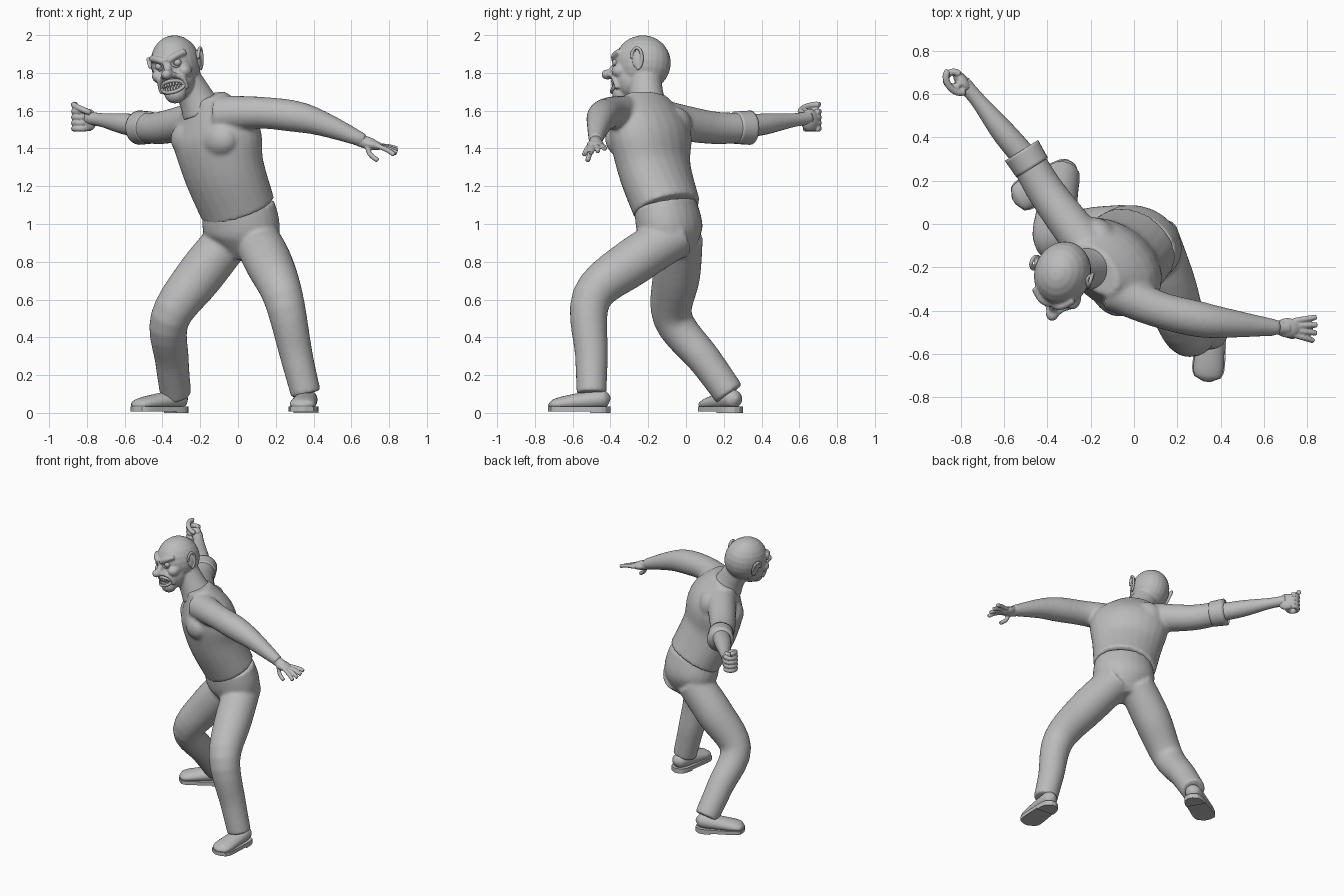
import bpy, bmesh
from math import cos, sin, pi
from mathutils import Vector, Matrix

if "Cube" in bpy.data.objects:
    bpy.data.objects.remove(bpy.data.objects["Cube"])

SHADE = (0.5, 0.5, 0.5, 1)
grey = bpy.data.materials.new("plain_grey")
grey.use_nodes = True
grey.diffuse_color = SHADE
grey.node_tree.nodes["Principled BSDF"].inputs["Base Color"].default_value = SHADE
WORLD = Matrix.Identity(4)


def frame(origin, yaw, tilt=0):
    """Local frame turned about z, then tilted about its own y axis."""
    return Matrix.Translation(origin) @ Matrix.Rotation(yaw, 4, 'Z') @ Matrix.Rotation(tilt, 4, 'Y')


def blob(bm, centre, radii, space=WORLD, segments=24):
    matrix = space @ Matrix.Translation(centre) @ Matrix.Diagonal((*radii, 1))
    bmesh.ops.create_uvsphere(bm, u_segments=segments, v_segments=segments // 2, radius=1, matrix=matrix)


def spline(points, steps):
    """Catmull-Rom samples through points of any dimension."""
    path = []
    padded = [points[0], *points, points[-1]]
    for before, start, end, after in zip(padded, padded[1:], padded[2:], padded[3:]):
        leave, arrive = (end - before) / 2, (after - start) / 2
        for k in range(steps):
            t = k / steps
            bend = 3 * (end - start) - 2 * leave - arrive
            settle = 2 * (start - end) + leave + arrive
            path.append(start + t * (leave + t * (bend + t * settle)))
    return path + [points[-1]]


def tube(bm, stations, space=WORLD, flats=(1, 1), yaws=None, steps=5, sides=24):
    """Loft through (x, y, z, radius); flats squash the depth, yaws aim the width."""
    path = spline([Vector(s) for s in stations], steps)
    rings, side = [], None
    for i, point in enumerate(path):
        t = i / (len(path) - 1)
        tangent = (path[min(i + 1, len(path) - 1)] - path[max(i - 1, 0)]).to_3d().normalized()
        if yaws:
            yaw = yaws[0] + t * (yaws[1] - yaws[0])
            side = Vector((cos(yaw), sin(yaw), 0))
        side = side or tangent.orthogonal()
        side = (side - tangent * side.dot(tangent)).normalized()
        depth = tangent.cross(side) * (flats[0] + t * (flats[1] - flats[0]))
        angles = [2 * pi * j / sides for j in range(sides)]
        rings.append([bm.verts.new(space @ (point.to_3d() + point.w * (side * cos(a) + depth * sin(a))))
                      for a in angles])
    for low, high in zip(rings, rings[1:]):
        for j in range(sides):
            bm.faces.new((low[j - 1], low[j], high[j], high[j - 1]))
    bm.faces.new(rings[0])
    bm.faces.new(rings[-1])


def rod(bm, points, radius, space):
    tube(bm, [(*p, radius) for p in points], space, steps=4, sides=12)


def arc(centre, u, v, sweep=2 * pi, count=13):
    """Points along an ellipse from u towards v."""
    turns = [sweep * k / (count - 1) for k in range(count)]
    return [Vector(centre) + Vector(u) * cos(a) + Vector(v) * sin(a) for a in turns]


def finish(bm, name, voxel=0, relax=4, smooth=True):
    bmesh.ops.recalc_face_normals(bm, faces=bm.faces)
    for face in bm.faces:
        face.smooth = smooth
    mesh = bpy.data.meshes.new(name)
    bm.to_mesh(mesh)
    bm.free()
    mesh.materials.append(grey)
    part = bpy.data.objects.new(name, mesh)
    bpy.context.collection.objects.link(part)
    if voxel:
        fuse = part.modifiers.new("fuse", 'REMESH')
        fuse.mode, fuse.voxel_size, fuse.use_smooth_shade = 'VOXEL', voxel, True
        soften = part.modifiers.new("soften", 'SMOOTH')
        soften.factor, soften.iterations = 0.5, relax


# Shirt: twisted torso, chest and shoulder muscles, bare left arm, right sleeve
bm = bmesh.new()
tube(bm, [(0, -.1, 1.08, .21), (-.08, -.17, 1.3, .235), (-.12, -.19, 1.5, .26), (-.18, -.21, 1.67, .14)],
     flats=(.82, .6), yaws=(-.45, -.8))
chest = frame((-.12, -.19, 1.45), -.8)
for side in (1, -1):
    blob(bm, (side * .11, -.08, 0), (.12, .085, .1), chest)
    blob(bm, (side * .12, .07, .07), (.1, .07, .1), chest)
tube(bm, [(-.1, -.3, 1.58, .1), (.1, -.39, 1.59, .085), (.3, -.44, 1.57, .083), (.45, -.46, 1.53, .066),
          (.67, -.48, 1.44, .036)])
tube(bm, [(-.22, -.1, 1.55, .1), (-.4, .14, 1.51, .087), (-.5, .31, 1.51, .08)])
finish(bm, "shirt_and_left_arm", .011, relax=8)

# Rolled cuff and right forearm
bm = bmesh.new()
tube(bm, [(-.47, .26, 1.51, .086), (-.52, .34, 1.51, .091)])
finish(bm, "rolled_cuff")
bm = bmesh.new()
tube(bm, [(-.48, .28, 1.51, .06), (-.6, .42, 1.53, .056), (-.72, .57, 1.55, .036), (-.79, .65, 1.56, .036)])
finish(bm, "right_forearm")

# Right fist: four curled fingers stacked upward, thumb across the top
bm = bmesh.new()
fist = frame((-.8, .65, 1.55), .67)
blob(bm, (.01, 0, 0), (.03, .06, .06), fist)
for k in range(4):
    height = .045 - k * .03
    rod(bm, arc((-.015, .035, height), (.035, 0, 0), (0, .035, 0), 1.6 * pi), .016, fist)
rod(bm, arc((-.01, .02, .06), (0, -.06, -.02), (-.04, 0, .01), pi), .016, fist)
finish(bm, "right_fist", .005)

# Left open hand with fanned fingers and a drooping thumb
bm = bmesh.new()
hand = frame((.71, -.48, 1.42), -.05, .22)
blob(bm, (0, 0, 0), (.06, .046, .027), hand)
rod(bm, [(-.08, 0, .01), (0, 0, 0)], .034, hand)
for k in range(4):
    spread = .4 - k * .27
    base = Vector((.03, .035 - k * .022, 0))
    reach = Vector((cos(spread), sin(spread) / 2, .15 - k * .1))
    rod(bm, [base, base + reach * .06, base + reach * .11 - Vector((0, 0, .01))], .0135, hand)
rod(bm, [(-.03, -.02, 0), (0, -.03, -.05), (.05, -.04, -.075)], .0135, hand)
finish(bm, "left_hand", .005)

# Trousers: pelvis, stepping left leg, trailing right leg
bm = bmesh.new()
tube(bm, [(.01, -.06, .82, .1), (.02, -.08, .95, .205), (0, -.11, 1.1, .2)], flats=(.8, .8), yaws=(-.4, -.4))
tube(bm, [(.08, -.04, .95, .12), (.16, -.28, .8, .126), (.24, -.5, .61, .106), (.31, -.5, .3, .087),
          (.36, -.5, .1, .08)])
tube(bm, [(-.04, -.03, .93, .12), (-.2, -.05, .73, .126), (-.36, -.07, .5, .105), (-.35, .1, .28, .09),
          (-.33, .23, .1, .083)])
finish(bm, "trousers", .011, relax=8)


# Shoes: rounded upper, flat sole and heel block sharing one width rule
LENGTH = .33
SPLITS = 16


def shoe_width(t):
    return (.055 + .02 * t) * (1 - .98 * (2 * t - 1) ** 6) ** .5


for name, heel, yaw in (("left", (.37, -.4, 0), -.1), ("right", (-.27, .27, 0), -1.05)):
    space = frame(heel, yaw)
    along = [k / SPLITS for k in range(SPLITS + 1)]
    bm = bmesh.new()
    tube(bm, [(0, -LENGTH * t, .08 - .04 * t, shoe_width(t)) for t in along], space,
         flats=(1, .4), yaws=(0, 0), steps=2)
    finish(bm, name + "_shoe")
    for part, rows, bottom in (("sole", along, .008), ("heel", along[:6], 0)):
        bm = bmesh.new()
        edge = [(shoe_width(t) + .006, -LENGTH * t) for t in rows]
        edge += [(-x, y) for x, y in reversed(edge)]
        face = bm.faces.new([bm.verts.new(space @ Vector((x, y, bottom))) for x, y in edge])
        grown = bmesh.ops.extrude_face_region(bm, geom=[face])["geom"]
        top = [v for v in grown if isinstance(v, bmesh.types.BMVert)]
        bmesh.ops.translate(bm, verts=top, vec=(0, 0, .034 - bottom))
        finish(bm, f"{name}_shoe_{part}", smooth=False)

# Head and neck, tilted toward the right shoulder
head = frame((-.33, -.23, 1.85), -.31, -.2)
bm = bmesh.new()
blob(bm, (0, 0, 0), (.13, .152, .15), head)
blob(bm, (0, -.05, -.08), (.102, .1, .115), head)
blob(bm, (0, -.105, -.165), (.058, .05, .05), head)
tube(bm, [(-.19, -.2, 1.6, .11), (-.23, -.21, 1.68, .092), (-.3, -.22, 1.8, .085)])
rod(bm, [(0, -.13, 0), (0, -.155, -.025), (0, -.175, -.055)], .021, head)
blob(bm, (0, -.19, -.06), (.03, .034, .027), head)
for side in (1, -1):
    blob(bm, (side * .026, -.163, -.066), (.018, .022, .016), head)
    blob(bm, (side * .075, -.1, -.055), (.035, .045, .035), head)
    rod(bm, [(side * .01, -.15, .01), (side * .05, -.143, .03), (side * .095, -.1, .045)], .018, head)
    rod(bm, [(side * .035, -.158, -.07), (side * .07, -.13, -.1), (side * .07, -.11, -.15)], .012, head)
finish(bm, "head", .007)


def face_ring(name, x, z, width, height, radius):
    """Rim wrapped around the curve of the face."""
    bm = bmesh.new()
    rim = arc((x, -.158, z), (width, 0, 0), (0, 0, height))
    for point in rim:
        point.y += 9 * point.x ** 2
    rod(bm, rim, radius, head)
    finish(bm, name)


# Snarling mouth with two rows of teeth
face_ring("lips", 0, -.125, .062, .03, .01)
bm = bmesh.new()
for k in range(-3, 4):
    x = k * .0155
    for z in (-.112, -.139):
        blob(bm, (x, 9 * x * x - .156, z), (.0075, .008, .0135), head, segments=10)
finish(bm, "teeth")

# Eyes with lids, and ears with a raised rim
for side, name in ((1, "left"), (-1, "right")):
    face_ring(name + "_eyelids", side * .052, -.006, .025, .02, .006)
    bm = bmesh.new()
    blob(bm, (side * .052, -.132, -.006), (.021, .02, .019), head)
    finish(bm, name + "_eye")
    bm = bmesh.new()
    blob(bm, (side * .126, .01, 0), (.012, .028, .05), head)
    rod(bm, arc((side * .136, .01, 0), (0, -.03, 0), (side * .01, 0, .055), 1.5 * pi), .009, head)
    finish(bm, name + "_ear", .004)
